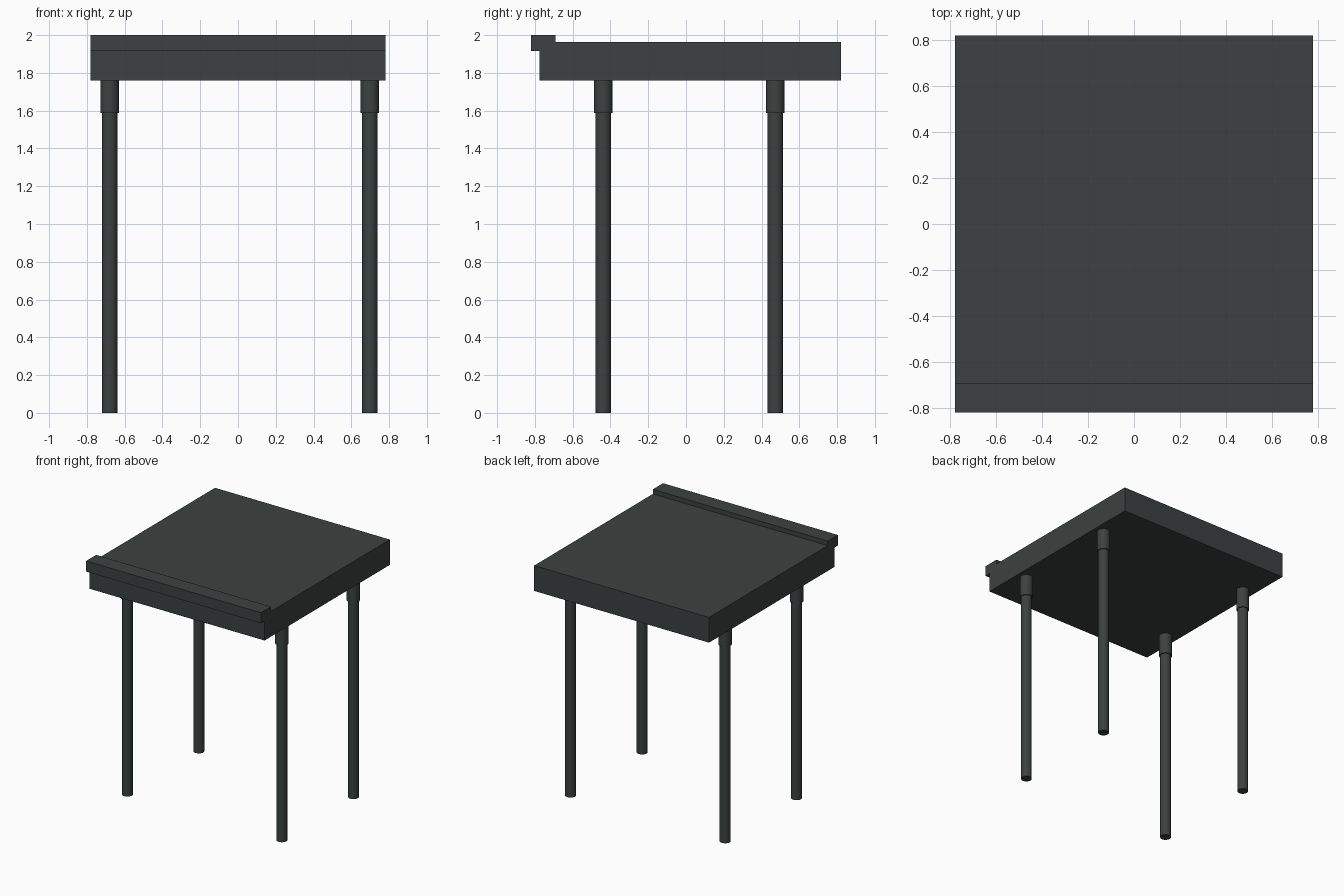
import bpy

if "Cube" in bpy.data.objects:
    bpy.data.objects.remove(bpy.data.objects["Cube"])

charcoal = bpy.data.materials.new("charcoal")
charcoal.diffuse_color = (0.045, 0.053, 0.052, 1)
charcoal.use_nodes = True
charcoal.node_tree.nodes["Principled BSDF"].inputs["Base Color"].default_value = charcoal.diffuse_color


def box(name, lo, hi):
    centre = [(a + b) / 2 for a, b in zip(lo, hi)]
    bpy.ops.mesh.primitive_cube_add(size=1, location=centre)
    ob = bpy.context.object
    ob.name = name
    ob.scale = [b - a for a, b in zip(lo, hi)]
    bpy.ops.object.transform_apply(location=False, rotation=False, scale=True)
    ob.data.materials.append(charcoal)


def post(name, x, y, z0, z1, radius):
    bpy.ops.mesh.primitive_cylinder_add(
        vertices=24, radius=radius, depth=z1 - z0, location=(x, y, (z0 + z1) / 2))
    ob = bpy.context.object
    ob.name = name
    ob.data.materials.append(charcoal)
    bpy.ops.object.shade_smooth_by_angle()


# Thick table top with a raised rail overhanging its front edge
box("table_top", (-0.78, -0.776, 1.759), (0.78, 0.821, 1.963))
box("front_rail", (-0.78, -0.821, 1.915), (0.78, -0.692, 2.0))

# Four round legs, each held in a wider collar under the top
for side, x in (("left", -0.68), ("right", 0.698)):
    for end, y in (("front", -0.438), ("back", 0.473)):
        post(f"{end}_{side}_leg", x, y, 0, 1.60, 0.041)
        post(f"{end}_{side}_collar", x, y, 1.587, 1.76, 0.049)
